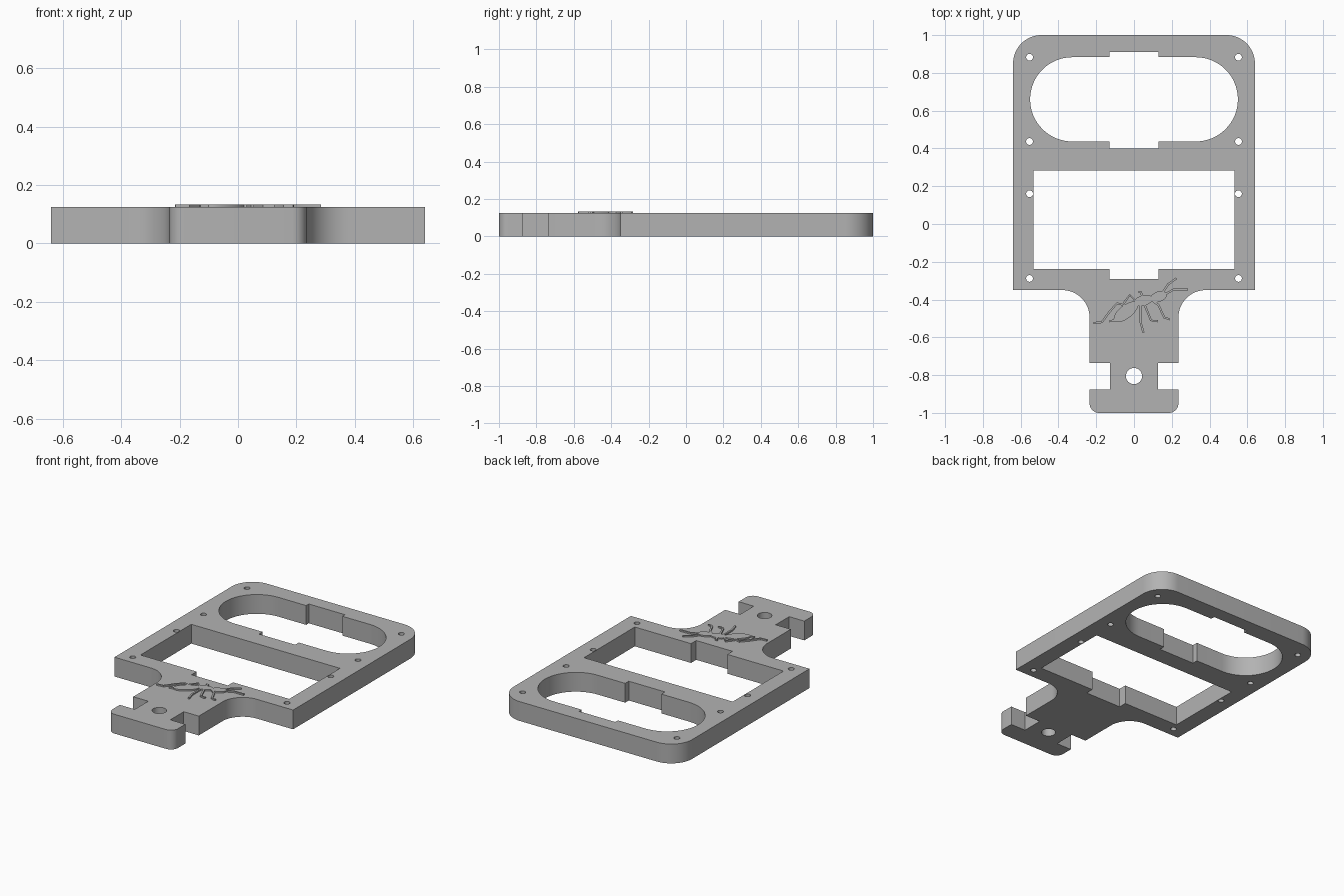
import bpy, bmesh
from math import cos, sin, pi, radians
from mathutils import Vector

cube = bpy.data.objects.get("Cube")
if cube:
    bpy.data.objects.remove(cube, do_unlink=True)

grey = bpy.data.materials.new("plain grey")
grey.use_nodes = True
grey.diffuse_color = (0.45, 0.45, 0.45, 1)
grey.node_tree.nodes["Principled BSDF"].inputs["Base Color"].default_value = grey.diffuse_color


def arc(cx, cy, r, start, end, steps=16):
    """Points on an arc, angles in degrees."""
    angles = [radians(start + (end - start) * i / steps) for i in range(steps + 1)]
    return [(cx + r * cos(a), cy + r * sin(a)) for a in angles]


def circle(cx, cy, r, steps=24):
    return arc(cx, cy, r, 0, 360, steps)[:-1]


def mirrored(half):
    """Close a right-hand half outline with its mirror image."""
    return half + [(-x, y) for x, y in reversed(half)]


def plate(name, loops, bottom, top):
    """Flat plate from an outline and its holes."""
    curve = bpy.data.curves.new(name, "CURVE")
    curve.dimensions = "2D"
    curve.fill_mode = "BOTH"
    curve.extrude = (top - bottom) / 2
    for loop in loops:
        spline = curve.splines.new("POLY")
        spline.points.add(len(loop) - 1)
        for point, (x, y) in zip(spline.points, loop):
            point.co = (x, y, 0, 1)
        spline.use_cyclic_u = True
    helper = bpy.data.objects.new(name, curve)
    mesh = bpy.data.meshes.new_from_object(helper)
    bpy.data.objects.remove(helper)
    bm = bmesh.new()
    bm.from_mesh(mesh)
    bmesh.ops.remove_doubles(bm, verts=bm.verts, dist=0.0001)
    bmesh.ops.translate(bm, verts=bm.verts, vec=(0, 0, (top + bottom) / 2))
    bmesh.ops.recalc_face_normals(bm, faces=bm.faces)
    bm.to_mesh(mesh)
    bm.free()
    mesh.materials.clear()
    mesh.materials.append(grey)
    obj = bpy.data.objects.new(name, mesh)
    bpy.context.collection.objects.link(obj)
    bpy.ops.object.select_all(action="DESELECT")
    obj.select_set(True)
    bpy.context.view_layer.objects.active = obj
    bpy.ops.object.shade_smooth_by_angle(angle=radians(30))
    return obj


def limb(path, width):
    """Outline of a thin strip that follows a path."""
    pts = [Vector(p) for p in path]
    left, right = [], []
    for i, p in enumerate(pts):
        d = (pts[min(i + 1, len(pts) - 1)] - pts[max(i - 1, 0)]).normalized()
        n = Vector((-d.y, d.x)) * width / 2
        left.append(tuple(p + n))
        right.append(tuple(p - n))
    return left + right[::-1]


def oval(cx, cy, length, width, tilt, steps=24):
    """Tilted ellipse outline."""
    t = radians(tilt)
    return [(cx + length * x * cos(t) - width * y * sin(t),
             cy + length * x * sin(t) + width * y * cos(t))
            for x, y in circle(0, 0, 0.5, steps)]


# Frame outline: rounded back corners, filleted neck, slotted tail
outline = mirrored(
    arc(0.235 - 0.05, -0.95, 0.05, -90, 0, 8)
    + [(0.235, -0.875), (0.127, -0.875), (0.127, -0.737), (0.235, -0.737)]
    + arc(0.38, -0.495, 0.145, 180, 90)
    + [(0.64, -0.35)]
    + arc(0.49, 0.85, 0.15, 0, 90))

# Oval window and rectangular window, both with finger notches
oval_window = mirrored(
    [(0.13, 0.40), (0.13, 0.437)]
    + arc(0.327, 0.66, 0.223, -90, 90, 32)
    + [(0.13, 0.883), (0.13, 0.91)])
square_window = mirrored(
    [(0.13, -0.29), (0.13, -0.237), (0.533, -0.237), (0.533, 0.283)])

# Screw holes along the sides and the lanyard hole in the tail
holes = [circle(side * 0.553, y, 0.018)
         for side in (-1, 1) for y in (0.883, 0.437, 0.16, -0.288)]
holes.append(circle(0, -0.805, 0.043, 32))

plate("frame", [outline, oval_window, square_window] + holes, 0, 0.125)

# Raised insect relief
LOW, HIGH = 0.12, 0.134
plate("insect_abdomen", [oval(-0.043, -0.465, 0.155, 0.07, 38)], LOW, HIGH)
plate("insect_thorax", [oval(0.05, -0.405, 0.10, 0.055, 15)], LOW, HIGH)
plate("insect_head", [oval(0.13, -0.385, 0.09, 0.055, 20)], LOW, HIGH)

limbs = {
    "back_leg": [(-0.215, -0.524), (-0.17, -0.52), (-0.13, -0.465), (-0.09, -0.42), (-0.03, -0.435)],
    "upper_middle_leg": [(-0.055, -0.42), (-0.022, -0.375), (0.01, -0.41)],
    "upper_front_leg": [(0.025, -0.36), (0.037, -0.36), (0.045, -0.39)],
    "tail_tip": [(-0.13, -0.515), (-0.095, -0.508)],
    "lower_back_leg": [(0.05, -0.575), (0.035, -0.52), (0.035, -0.425)],
    "lower_middle_leg": [(0.125, -0.515), (0.09, -0.51), (0.055, -0.425)],
    "lower_front_leg": [(0.19, -0.505), (0.16, -0.495), (0.13, -0.43), (0.09, -0.40)],
    "upper_antenna": [(0.15, -0.365), (0.18, -0.32), (0.225, -0.287)],
    "lower_antenna": [(0.16, -0.375), (0.21, -0.347), (0.285, -0.346)],
}
for name, path in limbs.items():
    plate("insect_" + name, [limb(path, 0.011)], LOW, HIGH)
